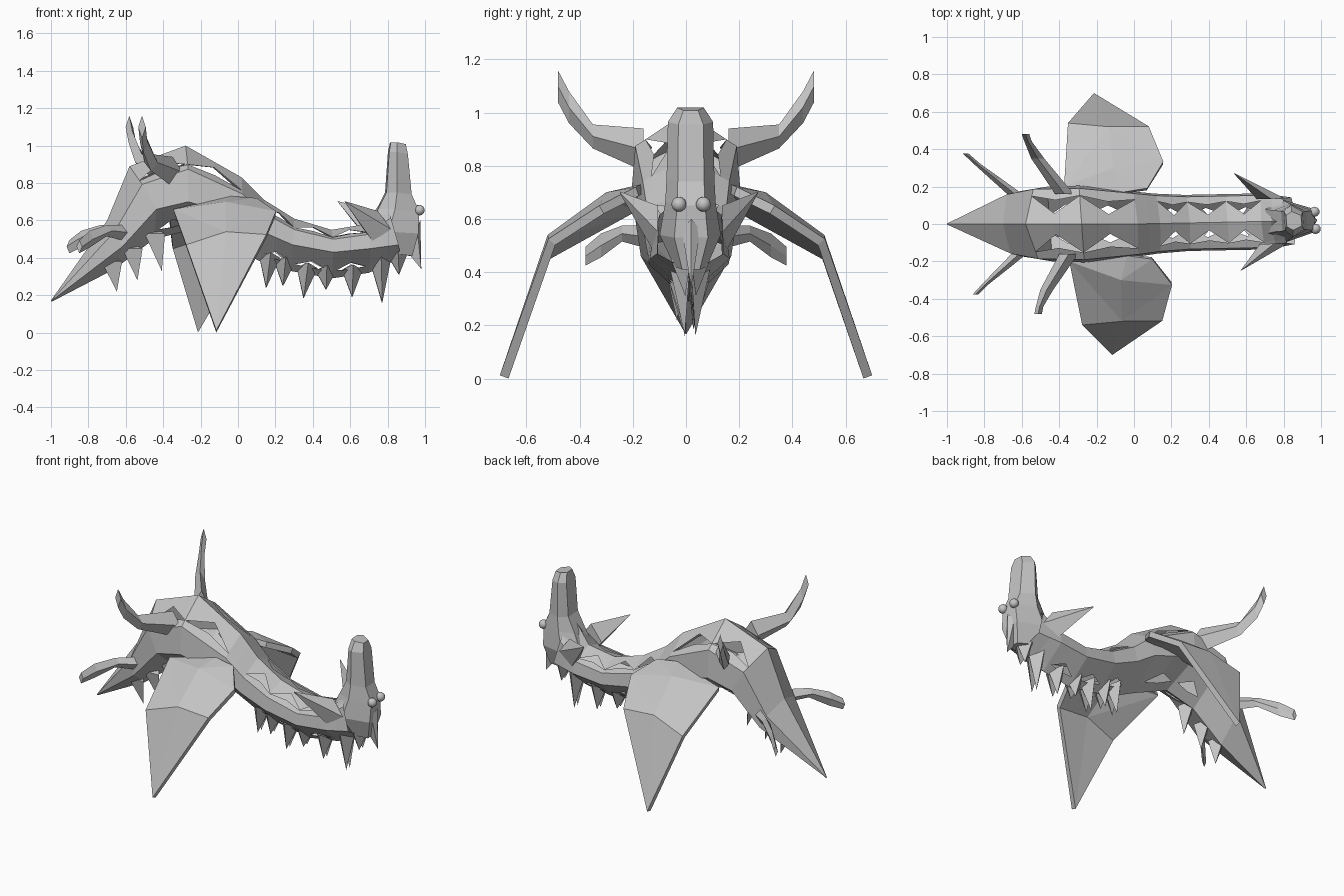
import bpy, bmesh, math
from mathutils import Vector

if "Cube" in bpy.data.objects:
    bpy.data.objects.remove(bpy.data.objects["Cube"], do_unlink=True)

grey = bpy.data.materials.new("plain grey")
grey.use_nodes = True
grey.diffuse_color = (0.55, 0.55, 0.55, 1)
grey.node_tree.nodes["Principled BSDF"].inputs["Base Color"].default_value = (0.55, 0.55, 0.55, 1)


def place(p):
    """The creature stands slightly turned, with its head leaning to one side."""
    x, y, z = p
    return (x - 0.07 * y, y + 0.02 * max(x, 0), z)


def build(name, verts, faces, closed=True, thick=0):
    me = bpy.data.meshes.new(name)
    me.from_pydata([place(v) for v in verts], [], faces)
    if closed:
        bm = bmesh.new()
        bm.from_mesh(me)
        bmesh.ops.recalc_face_normals(bm, faces=bm.faces)
        bm.to_mesh(me)
        bm.free()
    me.materials.append(grey)
    ob = bpy.data.objects.new(name, me)
    bpy.context.collection.objects.link(ob)
    if thick:
        m = ob.modifiers.new("thickness", "SOLIDIFY")
        m.thickness = thick
        m.offset = -1
    return ob


def pair(name, verts, faces, **kw):
    """Build a left part and its mirrored right twin."""
    build("left_" + name, verts, faces, **kw)
    build("right_" + name, [(x, -y, z) for x, y, z in verts], [f[::-1] for f in faces], **kw)


def loft(rings):
    """Skin a list of equal rings and cap both ends."""
    n = len(rings[0])
    faces = [(i * n + j, i * n + (j + 1) % n, (i + 1) * n + (j + 1) % n, (i + 1) * n + j)
             for i in range(len(rings) - 1) for j in range(n)]
    faces += [tuple(range(n)), tuple(range((len(rings) - 1) * n, len(rings) * n))]
    return [v for r in rings for v in r], faces


def limb(path):
    """Diamond section tube; each path point is x, y, z, half width, half height."""
    return loft([[(x - w, y, z), (x, y, z + h), (x + w, y, z), (x, y, z - h)]
                 for x, y, z, w, h in path])


# Body stations: ridge x,z / side x,z / half width / belly x,z
stations = [
    (-.58, .89, -.45, .66, .20, -.45, .50),
    (-.28, 1.0, -.28, .70, .205, -.25, .55),
    (.02, .83, .00, .62, .175, .00, .44),
    (.14, .71, .12, .54, .16, .12, .38),
    (.30, .61, .28, .47, .15, .28, .33),
    (.50, .55, .50, .43, .15, .50, .29),
    (.68, .58, .70, .45, .15, .70, .32),
    (.78, .72, .85, .47, .125, .87, .40),
]


def section(s):
    rx, rz, sx, sz, w, bx, bz = s
    ridge, side, belly = Vector((rx, 0, rz)), Vector((sx, w, sz)), Vector((bx, 0, bz))
    shoulder = ridge.lerp(side, 0.42)
    shoulder.y = w * 0.93
    return ridge, shoulder, side, belly


# Stations with midpoints between them, where the plates open into notches
dense = []
for a, b in zip(stations, stations[1:]):
    dense += [a, tuple((p + q) / 2 for p, q in zip(a, b))]
dense.append(stations[-1])


def strip(name, columns):
    n = len(columns[0])
    verts = [tuple(v) for c in columns for v in c]
    faces = [(i * n + j, (i + 1) * n + j, (i + 1) * n + j + 1, i * n + j + 1)
             for i in range(len(columns) - 1) for j in range(n - 1)]
    return name, verts, faces


back, flank, under = [], [], []
for i, s in enumerate(dense):
    ridge, shoulder, side, belly = section(s)
    notch = i in (1, 3, 7, 9, 11)
    back.append([ridge, ridge.lerp(shoulder, 0.3 if notch else 0.8)])
    flank.append([ridge.lerp(shoulder, 0.68 if notch else 0.8), shoulder, side,
                  side.lerp(belly, 0.48 if notch else 0.78)])
    under.append([side.lerp(belly, 0.75 if notch else 0.7), belly])
for part in (strip("back_plate", back), strip("flank_plate", flank), strip("belly_plate", under)):
    pair(*part, closed=False)


# Tail: closed loft from the pointed tip to the rump
def tail_ring(s):
    r, sh, si, b = section(s)
    half = [sh, si]
    flip = [Vector((v.x, -v.y, v.z)) for v in reversed(half)]
    return [tuple(v) for v in [r] + half + [b] + flip]


build("tail", *loft([tail_ring(s) for s in (
    (-1.0, .172, -.998, .17, .003, -.995, .166),
    (-.70, .60, -.63, .46, .17, -.66, .34),
    stations[0])]))

# Head: tall crest narrowing towards the face; back x, front x, z, half width
head = []
for xb, xf, z, w in ((.815, .895, 1.018, .05), (.805, .905, .965, .085), (.79, .925, .75, .09),
                     (.745, .965, .66, .095), (.69, .96, .54, .115), (.80, .93, .42, .06)):
    xm = xb * 0.6 + xf * 0.4
    head.append([(xb, -.6 * w, z), (xm, -w, z), (xf, -.55 * w, z - .01),
                 (xf, .55 * w, z - .01), (xm, w, z), (xb, .6 * w, z)])
build("head", *loft(head))

# Beak: thin spike below the face
build("beak", [(.955, -.035, .56), (.955, .035, .56), (.975, 0, .60), (.89, 0, .45), (.98, 0, .34)],
      [(0, 2, 1), (0, 1, 3), (0, 3, 4), (3, 1, 4), (1, 2, 4), (2, 0, 4)], closed=False)

# Eyes
for name, y in (("left_eye", .046), ("right_eye", -.046)):
    bpy.ops.mesh.primitive_uv_sphere_add(segments=10, ring_count=7, radius=.028,
                                         location=place((.968, y, .655)))
    eye = bpy.context.object
    eye.name = name
    eye.data.materials.append(grey)
    bpy.ops.object.shade_smooth()

# Wings: folded leaf shapes drooping to a point
wing = [(-.05, .17, .73), (.085, .19, .72), (.18, .33, .65), (.115, .52, .525), (-.165, .70, .012),
        (-.315, .54, .47), (-.36, .20, .66), (-.09, .30, .70), (-.10, .52, .54)]
pair("wing", wing, [(0, 1, 7), (1, 2, 7), (2, 8, 7), (2, 3, 8), (3, 4, 8), (4, 5, 8), (5, 6, 8),
                    (6, 7, 8), (6, 0, 7)], closed=False, thick=.035)

# Raised fins, rear fins and horns
pair("raised_fin", *limb([(-.36, .16, .86, .05, .08), (-.49, .35, .91, .035, .045),
                          (-.535, .44, 1.02, .02, .06), (-.547, .482, 1.10, .02, .06)]))
pair("rear_fin", *limb([(-.59, .13, .53, .045, .045), (-.72, .24, .545, .03, .03),
                        (-.815, .32, .50, .018, .045), (-.875, .378, .46, .015, .035)]))
pair("horn", *limb([(.74, .12, .55, .075, .10), (.553, .26, .70, .002, .003)]))


def spike(bx, bz, tx, tz, inner, outer, tip):
    """Three-sided spike; the base spans inner to outer across the body."""
    verts = [(bx - .055, inner, bz), (bx + .055, inner, bz), (bx, outer, bz + .03), (tx, tip, tz)]
    return verts, [(0, 1, 2), (0, 1, 3), (1, 2, 3), (2, 0, 3)]


# Spikes in pairs beneath the belly: base x, z, tip x, z
belly_spikes = [(.17, .40, .15, .24), (.25, .375, .24, .25), (.37, .345, .35, .185),
                (.47, .33, .47, .23), (.61, .335, .61, .19), (.76, .38, .77, .16),
                (.85, .42, .86, .31)]
for i, s in enumerate(belly_spikes):
    pair(f"belly_spike_{i + 1}", *spike(*s, .005, .075, .02))

# Single row of spikes beneath the tail
tail_spikes = [(-.68, .38, -.65, .22), (-.57, .45, -.54, .28), (-.45, .53, -.41, .33)]
for i, s in enumerate(tail_spikes):
    build(f"tail_spike_{i + 1}", *spike(*s, -.07, .01, -.035))
